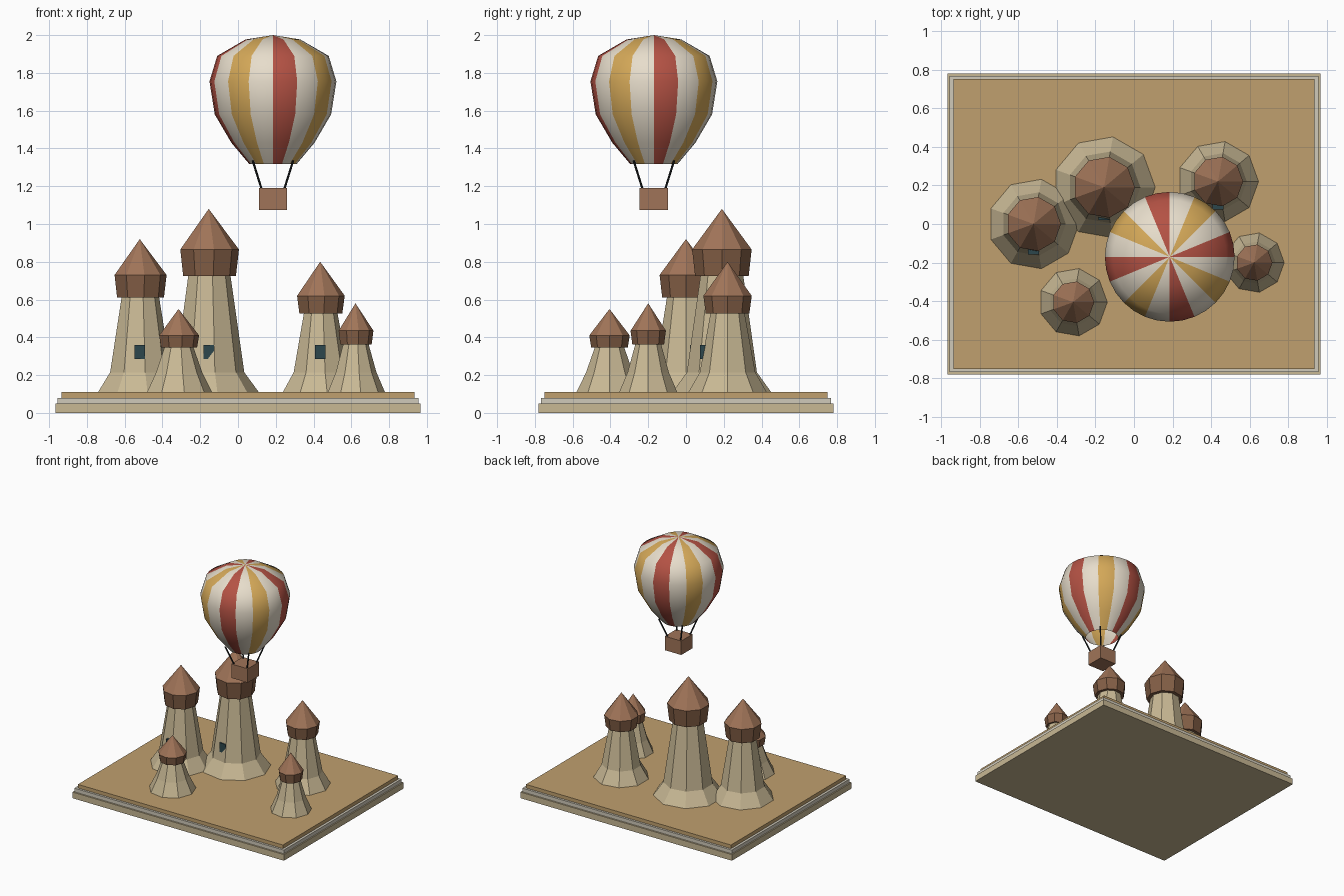
import bpy, bmesh, math
from mathutils import Vector

if "Cube" in bpy.data.objects:
    bpy.data.objects.remove(bpy.data.objects["Cube"], do_unlink=True)


def material(name, r, g, b):
    """Flat colour given as 0-255 display values."""
    lin = [((c / 255 + 0.055) / 1.055) ** 2.4 for c in (r, g, b)] + [1.0]
    m = bpy.data.materials.new(name)
    m.use_nodes = True
    m.diffuse_color = lin
    m.node_tree.nodes["Principled BSDF"].inputs["Base Color"].default_value = lin
    return m


sand = material("sand", 192, 160, 110)
stone = material("pale stone", 200, 184, 148)
trim = material("grey trim", 208, 202, 186)
roof = material("roof brown", 160, 116, 88)
eave = material("eave brown", 132, 95, 70)
glass = material("dark teal", 44, 70, 76)
rope = material("rope black", 36, 40, 42)
cream = material("cream", 232, 222, 204)
red = material("brick red", 180, 82, 68)
ochre = material("ochre", 212, 168, 88)


def finish(name, bm, mats, location=(0, 0, 0)):
    bmesh.ops.recalc_face_normals(bm, faces=bm.faces)
    mesh = bpy.data.meshes.new(name)
    bm.to_mesh(mesh)
    bm.free()
    for m in mats:
        mesh.materials.append(m)
    ob = bpy.data.objects.new(name, mesh)
    ob.location = location
    bpy.context.collection.objects.link(ob)
    return ob


def box(name, centre, size, mat):
    bm = bmesh.new()
    bmesh.ops.create_cube(bm, size=1)
    bmesh.ops.scale(bm, vec=size, verts=bm.verts)
    return finish(name, bm, [mat], centre)


def lathe(profile, sides, cap=True):
    """Revolve (radius, z) points; zero radius closes to a single point."""
    bm = bmesh.new()
    rings = []
    for r, z in profile:
        n = sides if r > 0 else 1
        rings.append([bm.verts.new((r * math.cos(math.tau * i / sides),
                                    r * math.sin(math.tau * i / sides), z))
                      for i in range(n)])
    for low, high in zip(rings, rings[1:]):
        for i in range(sides):
            j = (i + 1) % sides
            if len(high) == 1:
                bm.faces.new((low[i], low[j], high[0]))
            else:
                bm.faces.new((low[i], low[j], high[j], high[i]))
    if cap:
        bm.faces.new(rings[0][::-1])
        if len(rings[-1]) > 1:
            bm.faces.new(rings[-1])
    return bm


# Stepped base
GROUND = 0.11
box("base_plinth", (0, 0, 0.025), (1.93, 1.56, 0.05), stone)
box("base_trim", (0, 0, 0.065), (1.91, 1.535, 0.03), trim)
box("base_ground", (0, 0, 0.095), (1.87, 1.5, 0.03), sand)


def tower(name, x, y, radius, roof_radius, eave_z, cone_z, tip_z, window=0):
    # Flared nine-sided body
    finish(name + "_body", lathe([(radius, GROUND), (radius * 0.71, 0.215),
                                  (radius * 0.43, eave_z + 0.01)], 9),
           [stone], (x, y, 0))
    # Flared eave band topped by a cone
    bm = lathe([(roof_radius * 0.9, eave_z), (roof_radius, cone_z), (0, tip_z)], 9)
    bm.normal_update()
    for f in bm.faces:
        f.material_index = 0 if f.normal.z > 0.2 else 1
    finish(name + "_roof", bm, [roof, eave], (x, y, 0))
    # Front window
    if window:
        box(name + "_window", (x, y - window + 0.025, 0.322), (0.056, 0.05, 0.075), glass)


tower("tall_tower", -0.155, 0.19, 0.265, 0.16, 0.725, 0.865, 1.08, 0.169)
tower("right_tower", -0.52, 0.0, 0.235, 0.142, 0.61, 0.73, 0.92, 0.157)
tower("left_tower", 0.435, 0.22, 0.21, 0.13, 0.525, 0.62, 0.8, 0.145)
tower("small_right_tower", -0.315, -0.405, 0.177, 0.109, 0.345, 0.41, 0.55)
tower("small_left_tower", 0.622, -0.2, 0.156, 0.095, 0.362, 0.435, 0.58)

# Balloon envelope, open at the mouth, striped by angle
BX, BY = 0.185, -0.17
bm = lathe([(0.125, 1.317), (0.22, 1.43), (0.308, 1.58), (0.336, 1.755),
            (0.295, 1.89), (0.145, 1.977), (0, 2.0)], 32, cap=False)
for f in bm.faces:
    c = f.calc_center_median()
    gore = int((math.atan2(c.y, c.x) % math.tau) / (math.tau / 16))
    f.material_index = (0, 1, 2, 1)[gore % 4]
    f.smooth = True
finish("balloon_envelope", bm, [red, cream, ochre], (BX, BY, 0))

# Basket and its four ropes
box("basket", (BX, BY, 1.132), (0.15, 0.15, 0.115), roof)
for sx in (-1, 1):
    for sy in (-1, 1):
        low = Vector((BX + 0.06 * sx, BY + 0.06 * sy, 1.185))
        high = Vector((BX + 0.107 * sx, BY + 0.107 * sy, 1.335))
        span = high - low
        bm = bmesh.new()
        bmesh.ops.create_cone(bm, cap_ends=True, segments=6, radius1=0.006,
                              radius2=0.006, depth=span.length)
        ob = finish("basket_rope", bm, [rope], (low + high) / 2)
        ob.rotation_mode = 'QUATERNION'
        ob.rotation_quaternion = span.to_track_quat('Z', 'Y')
